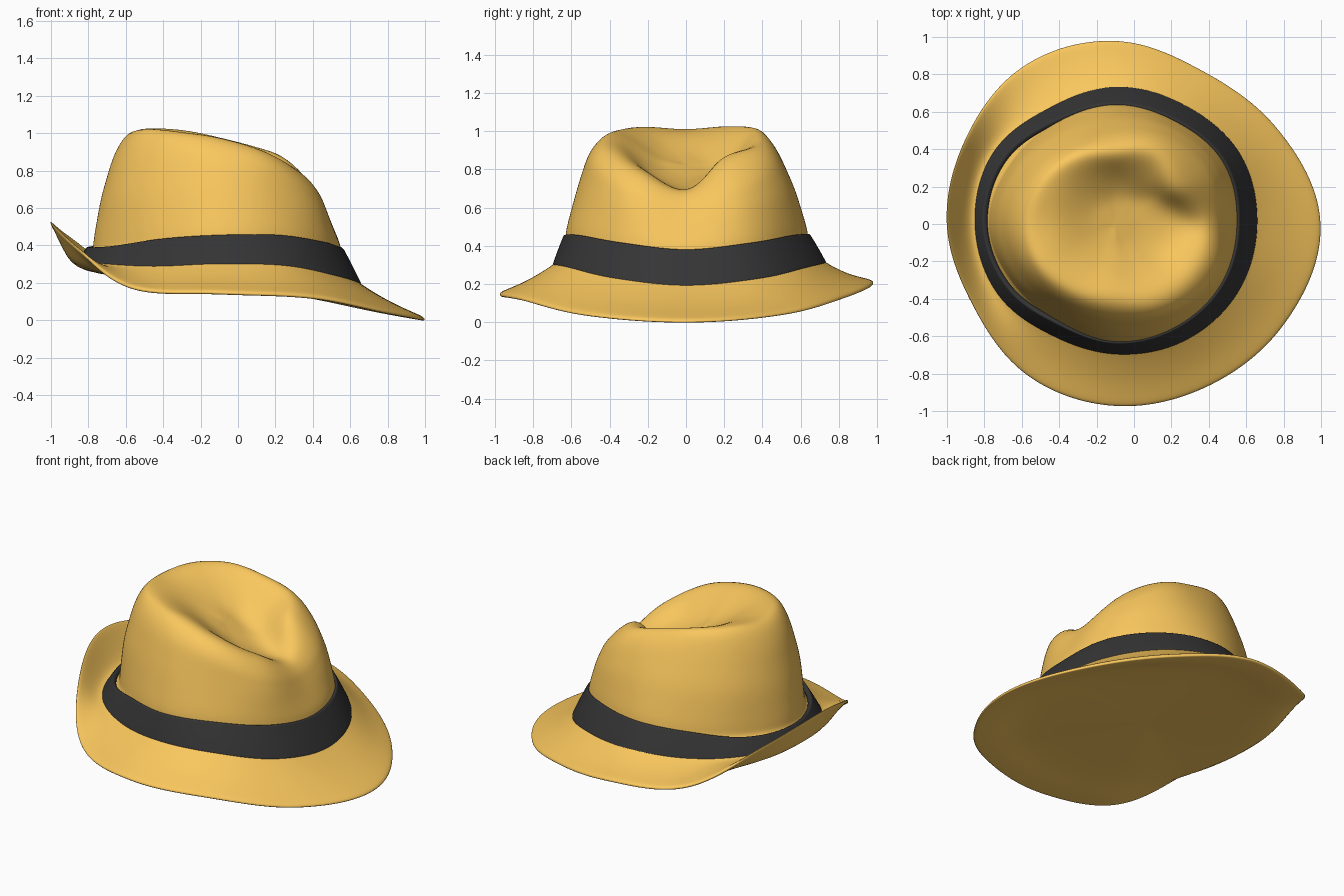
import bpy
from math import sin, cos, pi

if "Cube" in bpy.data.objects:
    bpy.data.objects.remove(bpy.data.objects["Cube"])

CX, SEGS = -0.1, 72   # polar centre on x, points per ring


def spline(vals):
    """Periodic Catmull-Rom through evenly spaced angular values."""
    n, out = len(vals), []
    for s in range(SEGS):
        u = s * n / SEGS
        i, t = int(u), u - int(u)
        a, b, c, d = (vals[(i + k) % n] for k in (-1, 0, 1, 2))
        out.append(b + 0.5 * t * (c - a + t * (2*a - 5*b + 4*c - d + t * (3*(b - c) + d - a))))
    return out


def ring(radii, heights):
    """Ring from values every 30 degrees, starting at the dipped end (+x)."""
    return list(zip(spline(radii), spline(heights)))


def mix(a, b, t, dz=0.0):
    return [(p[0] + (q[0] - p[0]) * t, p[1] + (q[1] - p[1]) * t + dz) for p, q in zip(a, b)]


def adjust(a, dr=0.0, dz=0.0):
    return [(r + dr, z + dz) for r, z in a]


def point(z):
    return [(0, z)] * SEGS


def material(name, color):
    m = bpy.data.materials.new(name)
    m.diffuse_color = color
    m.use_nodes = True
    m.node_tree.nodes["Principled BSDF"].inputs["Base Color"].default_value = m.diffuse_color
    return m


def loft(name, rings, mat, start=None, end=None, closed=False):
    """Skin successive rings; optional pole heights close the ends."""
    verts, faces = [], []
    for rg in rings:
        for s, (r, z) in enumerate(rg):
            a = 2 * pi * s / SEGS
            verts.append((CX + r * cos(a), r * sin(a), z))
    n = len(rings)
    for k in range(n if closed else n - 1):
        for s in range(SEGS):
            t, m = (s + 1) % SEGS, (k + 1) % n
            faces.append((k*SEGS + s, k*SEGS + t, m*SEGS + t, m*SEGS + s))
    for pole, base, flip in ((start, 0, True), (end, (n - 1) * SEGS, False)):
        if pole is not None:
            verts.append((CX, 0, pole))
            for s in range(SEGS):
                t = (s + 1) % SEGS
                i, j = (t, s) if flip else (s, t)
                faces.append((base + i, base + j, len(verts) - 1))
    me = bpy.data.meshes.new(name)
    me.from_pydata(verts, [], faces)
    me.materials.append(mat)
    for p in me.polygons:
        p.use_smooth = True
    ob = bpy.data.objects.new(name, me)
    bpy.context.collection.objects.link(ob)
    sub = ob.modifiers.new("Smooth", 'SUBSURF')
    sub.levels = sub.render_levels = 2
    return ob


felt = material("felt", (0.95, 0.57, 0.11, 1))
ribbon = material("ribbon", (0.035, 0.035, 0.035, 1))

# Key outlines: brim edge, bottom and top of the ribbon
edge = ring([1.098, 1.005, .94, .978, .975, .92, .90, .875, .935, .972, .998, 1.05],
            [.005, .045, .13, .205, .235, .44, .525, .385, .175, .148, .125, .042])
low_r = [.765, .77, .74, .74, .72, .77, .765, .745, .69, .70, .73, .755]
low = ring(low_r, [.185, .225, .285, .305, .29, .295, .30, .285, .28, .295, .285, .225])
under = ring(low_r, [.12, .14, .17, .205, .215, .24, .25, .235, .19, .175, .165, .13])
high = ring([.665, .68, .65, .65, .645, .70, .71, .675, .62, .64, .65, .665],
            [.38, .415, .455, .46, .44, .405, .39, .395, .435, .455, .455, .415])

# Brim: nearly flat underside, thin rolled edge, curved upper face running in under the ribbon
brim = [mix(under, point(.20), .5), under,
        mix(under, edge, .5, -.016), mix(under, edge, .9, -.013),
        adjust(edge, dr=.003, dz=-.012), adjust(edge, dr=.003, dz=.008),
        mix(low, edge, .9, .008), mix(low, edge, .5, -.008),
        low, adjust(low, dr=-.06, dz=.05)]
loft("brim", brim, felt, start=.20)

# Ribbon: slanted band with crisp rims
band = [adjust(low, dr=-.03, dz=-.003), adjust(low, dr=-.002), mix(low, high, .04),
        mix(low, high, .5, .004), mix(low, high, .96), high,
        adjust(high, dr=-.012, dz=.002), adjust(high, dr=-.04, dz=-.02)]
loft("hat_band", band, ribbon, closed=True)

# Crown: wall, rounded ridge, then the teardrop dent sloping down to the front pinch
base = ring([.65, .665, .635, .638, .625, .645, .675, .63, .60, .63, .638, .65],
            [.40, .435, .475, .48, .46, .43, .42, .42, .455, .475, .475, .435])
wall = ring([.585, .62, .595, .57, .575, .61, .635, .605, .56, .57, .59, .62],
            [.55, .60, .67, .70, .69, .67, .65, .67, .69, .70, .67, .60])
shoulder = ring([.545, .565, .53, .475, .49, .53, .565, .54, .50, .505, .55, .585],
                [.635, .725, .84, .91, .92, .91, .89, .91, .92, .90, .84, .71])
ridge = ring([.49, .45, .46, .41, .44, .475, .49, .48, .44, .43, .48, .51],
             [.692, .85, .925, .985, 1.02, 1.025, 1.015, 1.025, 1.01, .98, .915, .80])
lip = ring([.42, .35, .38, .35, .38, .41, .41, .41, .37, .35, .38, .41],
           [.695, .875, .925, .975, 1.02, 1.03, 1.01, 1.025, 1.005, .975, .91, .80])
slope = ring([.31, .27, .23, .26, .29, .30, .30, .30, .28, .26, .27, .31],
             [.69, .735, .80, .87, .95, .985, .99, .985, .965, .92, .835, .735])
floor = ring([.15] * 12,
             [.745, .745, .765, .80, .845, .88, .895, .89, .875, .85, .805, .765])
crown = [adjust(low, dr=-.06, dz=.05), adjust(base, dz=-.04), base,
         mix(base, wall, .5), wall, mix(wall, shoulder, .5), shoulder,
         ridge, lip, slope, floor, mix(floor, point(.82), .5)]
loft("crown", crown, felt, end=.82)
